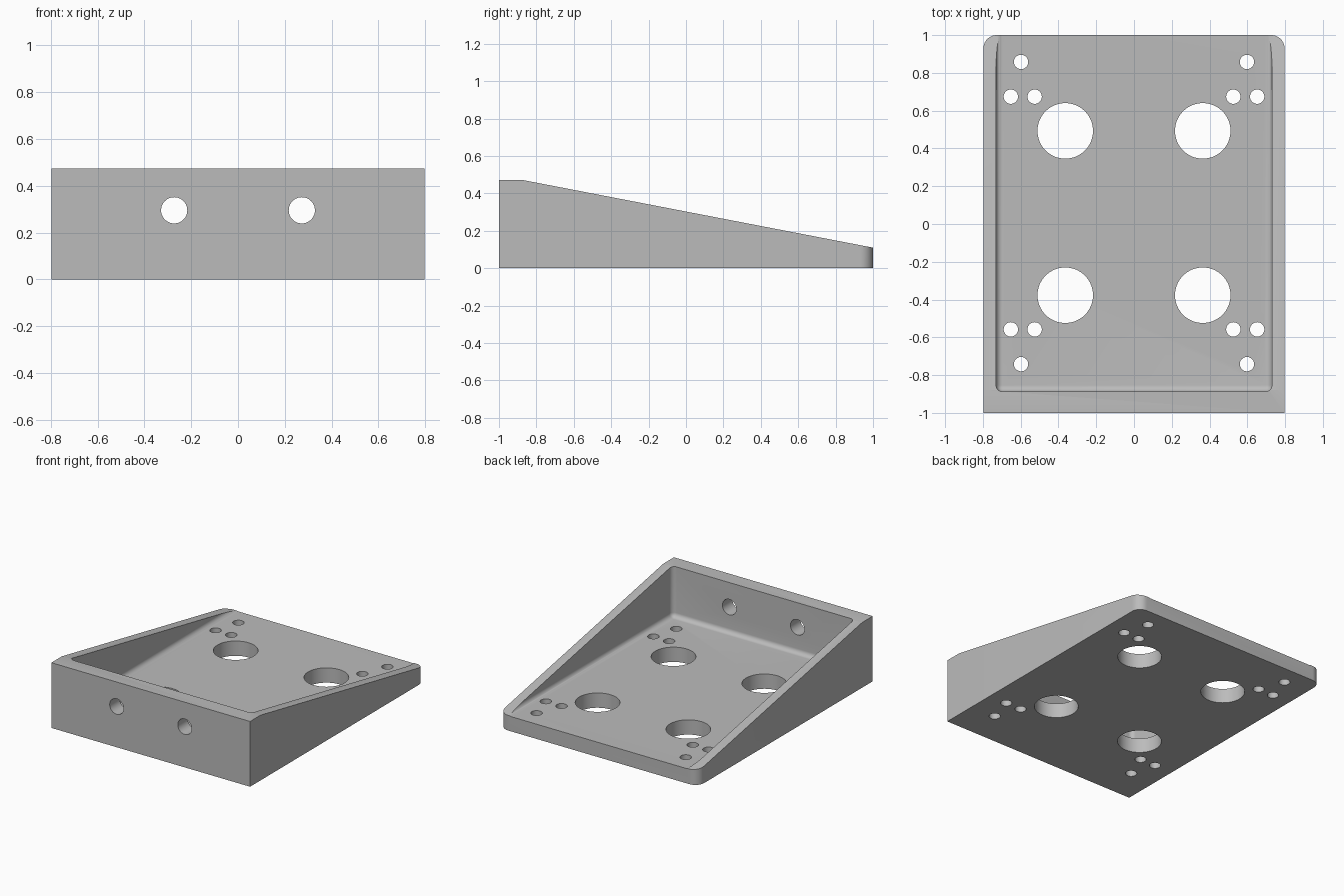
import bpy, bmesh
from mathutils import Matrix, Vector

default = bpy.data.objects.get("Cube")
if default:
    bpy.data.objects.remove(default, do_unlink=True)

HALF_W, FLOOR = 0.797, 0.107

grey = bpy.data.materials.new("plain grey")
grey.use_nodes = True
colour = (0.5, 0.5, 0.5, 1)
grey.diffuse_color = colour
grey.node_tree.nodes["Principled BSDF"].inputs["Base Color"].default_value = colour


def make_object(name, bm):
    bmesh.ops.recalc_face_normals(bm, faces=bm.faces)
    mesh = bpy.data.meshes.new(name)
    bm.to_mesh(mesh)
    bm.free()
    mesh.materials.append(grey)
    obj = bpy.data.objects.new(name, mesh)
    bpy.context.collection.objects.link(obj)
    return obj


def round_edges(bm, test, radius, segments):
    edges = [e for e in bm.edges if test(*(v.co for v in e.verts))]
    bmesh.ops.bevel(bm, geom=edges, offset=radius, segments=segments,
                    profile=0.5, affect='EDGES')


# Wedge body: side profile (y, z) extruded across x, rear corners rounded
profile = [(-1, 0), (1, 0), (1, 0.11), (-0.88, 0.473), (-1, 0.473)]
bm = bmesh.new()
side = bm.faces.new([bm.verts.new((-HALF_W, y, z)) for y, z in profile])
extruded = bmesh.ops.extrude_face_region(bm, geom=[side])["geom"]
bmesh.ops.translate(bm, vec=(2 * HALF_W, 0, 0),
                    verts=[g for g in extruded if isinstance(g, bmesh.types.BMVert)])
round_edges(bm, lambda a, b: min(a.y, b.y) > 0.99 and abs(a.x - b.x) < 0.01, 0.07, 10)
body = make_object("wedge_tray", bm)

# Cavity: open at the rear, filleted along the floor and in the front corners
low, high = Vector((-0.73, -0.887, FLOOR)), Vector((0.73, 1.3, 0.8))
bm = bmesh.new()
bmesh.ops.create_cube(bm, size=1, matrix=Matrix.Translation((low + high) / 2)
                      @ Matrix.Diagonal((*(high - low), 1)))


def cavity_edge(a, b):
    floor_edge = max(a.z, b.z) < 0.2 and min(a.y, b.y) < 0
    front_corner = max(a.y, b.y) < 0 and abs(a.z - b.z) > 0.1
    return floor_edge or front_corner


round_edges(bm, cavity_edge, 0.034, 8)
cutters = [make_object("cavity_cutter", bm)]


def hole(name, centre, radius, depth, along_y=False, sides=64):
    bm = bmesh.new()
    turn = Matrix.Rotation(1.5707963, 4, 'X') if along_y else Matrix()
    bmesh.ops.create_cone(bm, cap_ends=True, segments=sides, radius1=radius,
                          radius2=radius, depth=depth,
                          matrix=Matrix.Translation(centre) @ turn)
    cutters.append(make_object(name, bm))


# Holes: mirrored left to right and front to rear about the hole pattern's centre
PATTERN_Y = 0.058
for sx in (-1, 1):
    hole("front_wall_hole_cutter", (sx * 0.273, -0.95, 0.295), 0.056, 0.4, True)
    for sy in (-1, 1):
        hole("large_hole_cutter", (sx * 0.364, PATTERN_Y + sy * 0.435, 0), 0.147, 0.6)
        for x, y in ((0.598, 0.8), (0.652, 0.616), (0.526, 0.616)):
            hole("screw_hole_cutter", (sx * x, PATTERN_Y + sy * y, 0), 0.038, 0.6, sides=40)

# Cut everything out of the body, then discard the cutters
for cutter in cutters:
    mod = body.modifiers.new(cutter.name, 'BOOLEAN')
    mod.operation, mod.solver, mod.object = 'DIFFERENCE', 'EXACT', cutter
bpy.ops.object.select_all(action='DESELECT')
bpy.context.view_layer.objects.active = body
body.select_set(True)
for mod in list(body.modifiers):
    bpy.ops.object.modifier_apply(modifier=mod.name)
for cutter in cutters:
    bpy.data.objects.remove(cutter, do_unlink=True)
bpy.ops.object.shade_smooth_by_angle(angle=0.6)
